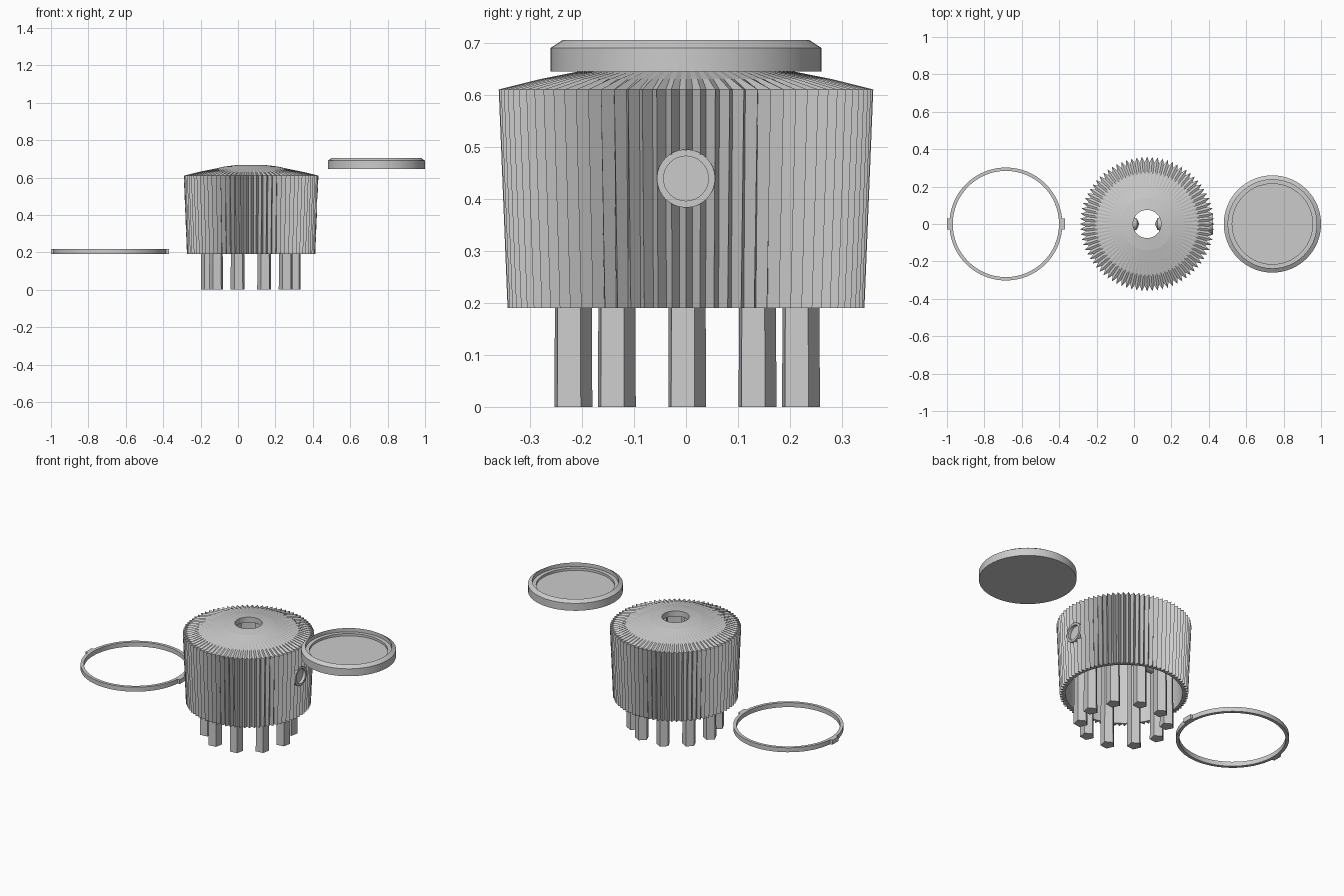
import bpy, bmesh
from math import sin, cos, pi, radians
from mathutils import Matrix, Vector

if "Cube" in bpy.data.objects:
    bpy.data.objects.remove(bpy.data.objects["Cube"])


def finish(name, bm, smooth=0):
    bmesh.ops.recalc_face_normals(bm, faces=bm.faces)
    me = bpy.data.meshes.new(name)
    bm.to_mesh(me)
    bm.free()
    ob = bpy.data.objects.new(name, me)
    bpy.context.collection.objects.link(ob)
    if smooth:
        bpy.ops.object.select_all(action='DESELECT')
        ob.select_set(True)
        bpy.context.view_layer.objects.active = ob
        bpy.ops.object.shade_smooth_by_angle(angle=radians(smooth))
    return ob


def lathe(name, profile, n, matrix, closed=False, smooth=0):
    """Spin (radius, z, groove depth) points; odd columns are pushed in by the depth."""
    bm = bmesh.new()
    rings = []
    for r, z, d in profile:
        if r == 0:
            rings.append([bm.verts.new((0, 0, z))] * n)
        else:
            rings.append([bm.verts.new(((r - d * (i % 2)) * cos(2 * pi * i / n),
                                        (r - d * (i % 2)) * sin(2 * pi * i / n), z))
                          for i in range(n)])
    pairs = list(zip(rings, rings[1:]))
    if closed:
        pairs.append((rings[-1], rings[0]))
    for a, b in pairs:
        for i in range(n):
            j = (i + 1) % n
            bm.faces.new(list(dict.fromkeys((a[i], a[j], b[j], b[i]))))
    bm.transform(matrix)
    return finish(name, bm, smooth)


CX = 0.07
cap_pos = Matrix.Translation((CX, 0, 0))

# Knurled hollow cap with a domed, pierced top
cap = lathe("knurled_cap", [
    (0.343, 0.19, 0.022), (0.36, 0.61, 0.030), (0.28, 0.63, 0.012),
    (0.20, 0.646, 0), (0.14, 0.659, 0), (0.075, 0.667, 0),
    (0.075, 0.635, 0), (0.20, 0.612, 0), (0.315, 0.585, 0), (0.312, 0.19, 0)],
    160, cap_pos, closed=True)

# Side bore for the socket
bore = lathe("bore_cutter", [(0, 0.2, 0), (0.054, 0.2, 0), (0.054, 0.5, 0), (0, 0.5, 0)],
             32, Matrix.Translation((CX, 0, 0.439)) @ Matrix.Rotation(pi / 2, 4, 'Y'))
bore.hide_render = True
bore.hide_set(True)
cut = cap.modifiers.new("bore", 'BOOLEAN')
cut.object = bore
cut.operation = 'DIFFERENCE'
cut.solver = 'EXACT'

# Side socket: collar, recessed face and a rounded inner end
lathe("side_socket", [
    (0, 0.335, 0), (0.043, 0.335, 0), (0.043, 0.352, 0), (0.056, 0.352, 0),
    (0.056, 0.28, 0), (0.044, 0.26, 0), (0.044, 0.09, 0), (0.03, 0.055, 0), (0, 0.042, 0)],
    32, Matrix.Translation((CX, 0, 0.439)) @ Matrix.Rotation(pi / 2, 4, 'Y'), smooth=35)

# Opposing inner pin
lathe("inner_pin", [
    (0, 0.318, 0), (0.044, 0.318, 0), (0.044, 0.09, 0), (0.03, 0.055, 0), (0, 0.042, 0)],
    32, Matrix.Translation((CX, 0, 0.439)) @ Matrix.Rotation(-pi / 2, 4, 'Y'), smooth=35)

# Ten five-sided prongs hanging from the underside of the dome
bm = bmesh.new()
for k in range(10):
    a = 2 * pi * k / 10
    c = Vector((CX + 0.23 * cos(a), 0.23 * sin(a), 0.3))
    bmesh.ops.create_cone(bm, cap_ends=True, segments=5, radius1=0.039, radius2=0.036,
                          depth=0.6, matrix=Matrix.Translation(c)
                          @ Matrix.Rotation(radians(25 - 90 + 72), 4, 'Z'))
finish("prongs", bm)

# Thin locking ring
ring_pos = Matrix.Translation((-0.685, 0, 0))
lathe("locking_ring", [(0.302, 0.19, 0), (0.302, 0.217, 0), (0.284, 0.217, 0), (0.284, 0.19, 0)],
      64, ring_pos, closed=True, smooth=30)

# Tabs on both sides of the ring
bm = bmesh.new()
for s in (-1, 1):
    bmesh.ops.create_cube(bm, size=1, matrix=ring_pos
                          @ Matrix.Translation((s * 0.304, 0, 0.2035))
                          @ Matrix.Diagonal((0.022, 0.058, 0.027, 1)))
finish("ring_tabs", bm)

# Lid: chamfered rim with a stepped shallow recess
lathe("lid", [
    (0, 0.645, 0), (0.26, 0.645, 0), (0.26, 0.69, 0), (0.237, 0.705, 0),
    (0.237, 0.682, 0), (0.215, 0.682, 0), (0.215, 0.668, 0), (0, 0.668, 0)],
    64, Matrix.Translation((0.74, 0, 0)), smooth=25)
